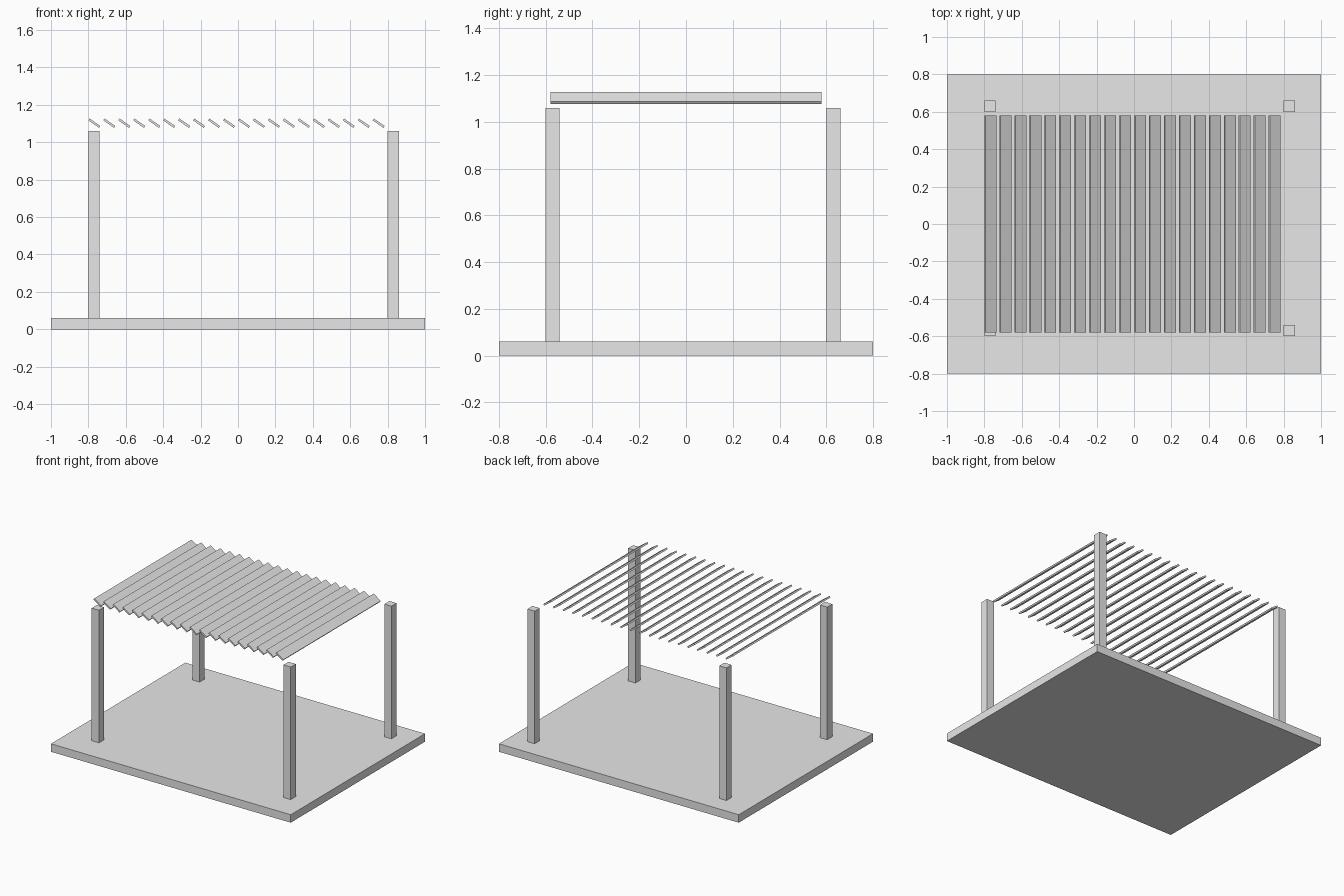
import bpy
from math import radians

cube = bpy.data.objects.get("Cube")
if cube:
    bpy.data.objects.remove(cube, do_unlink=True)

# One plain material for the whole structure
grey = bpy.data.materials.new("light_grey")
grey.use_nodes = True
colour = (0.8, 0.8, 0.8, 1)
grey.diffuse_color = colour
grey.node_tree.nodes["Principled BSDF"].inputs["Base Color"].default_value = colour


def box(name, centre, size, tilt=0):
    """Box of the given size, turned about the y axis by tilt degrees."""
    bpy.ops.mesh.primitive_cube_add(size=1, location=centre)
    obj = bpy.context.object
    obj.name = name
    obj.scale = size
    bpy.ops.object.transform_apply(location=False, rotation=False, scale=True)
    obj.rotation_euler.y = radians(tilt)
    obj.data.materials.append(grey)
    return obj


# Floor slab
slab = 0.06
box("floor_slab", (0, 0, slab / 2), (2, 1.6, slab))

# Four corner posts
post, height = 0.06, 1.0
for side, x in (("right", -0.77), ("left", 0.83)):
    for end, y in (("front", -0.57), ("back", 0.63)):
        box(f"{end}_{side}_post", (x, y, slab + height / 2), (post, post, height))

# Roof of tilted louvre slats
for i in range(20):
    box(f"roof_slat_{i + 1}", (-0.768 + i * 0.08, 0, 1.102), (0.07, 1.16, 0.012), tilt=35)
